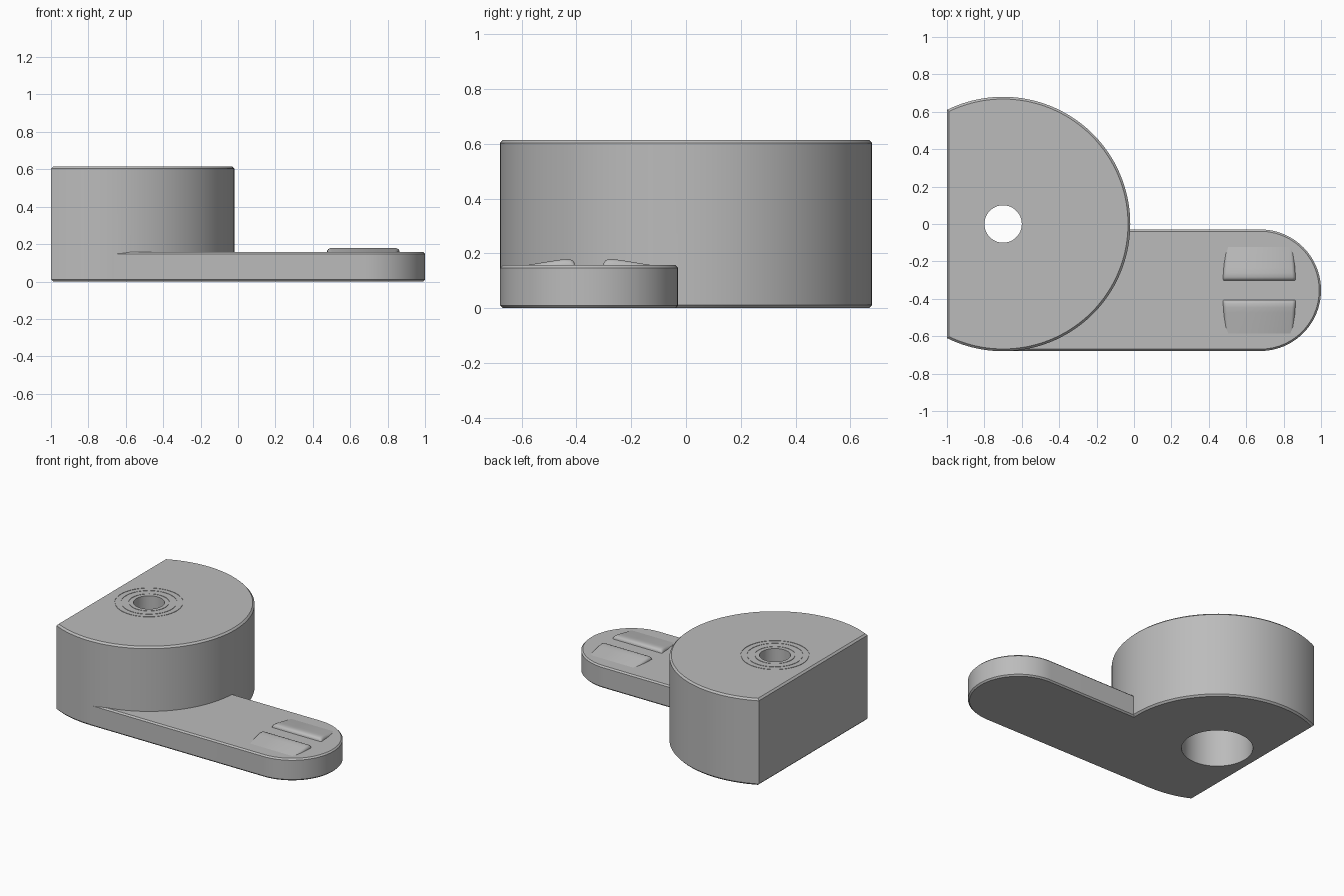
import bpy, bmesh, math
from mathutils import Matrix

if "Cube" in bpy.data.objects:
    bpy.data.objects.remove(bpy.data.objects["Cube"])

grey = bpy.data.materials.new("plain grey")
grey.use_nodes = True
COLOUR = (0.5, 0.5, 0.5, 1)
grey.diffuse_color = COLOUR
grey.node_tree.nodes["Principled BSDF"].inputs["Base Color"].default_value = COLOUR

AXIS_X, RADIUS, HEIGHT = -0.7, 0.68, 0.615
ARM_TOP, ARM_Y, ARM_R = 0.157, -0.354, 0.325


def make_object(name, bm):
    bmesh.ops.recalc_face_normals(bm, faces=bm.faces)
    mesh = bpy.data.meshes.new(name)
    bm.to_mesh(mesh)
    bm.free()
    mesh.materials.append(grey)
    obj = bpy.data.objects.new(name, mesh)
    bpy.context.collection.objects.link(obj)
    return obj


def arc(cx, cy, r, start, end, steps):
    angles = [start + (end - start) * i / steps for i in range(steps + 1)]
    return [(cx + r * math.cos(a), cy + r * math.sin(a)) for a in angles]


def prism(name, outline, height, chamfer):
    """Extrude an outline upward and chamfer its top and bottom rims."""
    bm = bmesh.new()
    base = bm.faces.new([bm.verts.new((x, y, 0)) for x, y in outline])
    top = bmesh.ops.extrude_face_region(bm, geom=[base])["geom"]
    verts = [v for v in top if isinstance(v, bmesh.types.BMVert)]
    bmesh.ops.translate(bm, verts=verts, vec=(0, 0, height))
    rims = [e for e in bm.edges if abs(e.verts[0].co.z - e.verts[1].co.z) < 1e-5]
    bmesh.ops.bevel(bm, geom=rims, offset=chamfer, segments=1, affect='EDGES')
    return make_object(name, bm)


def lathe(name, profile, steps=96):
    """Revolve a closed (radius, z) profile about the hub axis."""
    bm = bmesh.new()
    verts = [bm.verts.new((AXIS_X + r, 0, z)) for r, z in profile]
    edges = [bm.edges.new((verts[i - 1], verts[i])) for i in range(len(verts))
             if profile[i - 1][0] + profile[i][0] > 0]
    bmesh.ops.spin(bm, geom=verts + edges, cent=(AXIS_X, 0, 0), axis=(0, 0, 1),
                   angle=math.tau, steps=steps)
    bmesh.ops.remove_doubles(bm, verts=bm.verts, dist=1e-5)
    return make_object(name, bm)


def combine(target, other, operation):
    mod = target.modifiers.new("combine", 'BOOLEAN')
    mod.object, mod.operation, mod.solver = other, operation, 'EXACT'
    bpy.context.view_layer.objects.active = target
    bpy.ops.object.modifier_apply(modifier=mod.name)
    bpy.data.objects.remove(other)


def smooth(obj, degrees):
    bpy.ops.object.select_all(action='DESELECT')
    obj.select_set(True)
    bpy.context.view_layer.objects.active = obj
    bpy.ops.object.shade_smooth_by_angle(angle=math.radians(degrees))


# Round hub with one flat side
cut = math.acos(-0.3 / RADIUS)
hub = prism("hub_and_arm", arc(AXIS_X, 0, RADIUS, -cut, cut, 96), HEIGHT, 0.012)

# Low arm with a rounded end
outline = arc(1 - ARM_R, ARM_Y, ARM_R, -math.pi / 2, math.pi / 2, 48)
outline += [(AXIS_X, ARM_Y + ARM_R), (AXIS_X, ARM_Y - ARM_R)]
combine(hub, prism("arm", outline, ARM_TOP, 0.01), 'UNION')

# Stepped bore: wide from below, narrow at the top
bore = [(0, -0.1), (0.23, -0.1), (0.23, 0.42), (0.1, 0.42), (0.1, 0.7), (0, 0.7)]
combine(hub, lathe("bore", bore), 'DIFFERENCE')

# Fine rings around the bore
for r in (0.13, 0.18, 0.22):
    lo, hi = HEIGHT - 0.003, HEIGHT + 0.01
    ring = [(r - 0.002, lo), (r + 0.002, lo), (r + 0.002, hi), (r - 0.002, hi)]
    combine(hub, lathe("ring", ring), 'DIFFERENCE')
smooth(hub, 25)

# Two wedge pads, mirrored about the middle of the arm
pad_profile = [(0.053, 0.14), (0.053, 0.165), (0.059, 0.174), (0.07, 0.179),
               (0.092, 0.179), (0.12, 0.175), (0.255, 0.153), (0.255, 0.14)]
for name, side in (("back_pad", 1), ("front_pad", -1)):
    bm = bmesh.new()
    rings = []
    # Narrower sections at each end round the pad's sides
    for u, drop in ((-1, 0.016), (-0.97, 0.006), (-0.91, 0),
                    (0.91, 0), (0.97, 0.006), (1, 0.016)):
        ring = []
        for d, z in pad_profile:
            half = 0.195 - 0.07 * (d - 0.053)
            ring.append(bm.verts.new((0.67 + u * half, ARM_Y + side * d,
                                      z - drop if z > 0.15 else z)))
        rings.append(ring)
    for a, b in zip(rings, rings[1:]):
        for i in range(len(a)):
            bm.faces.new((a[i - 1], a[i], b[i], b[i - 1]))
    bm.faces.new(rings[0])
    bm.faces.new(rings[-1])
    smooth(make_object(name, bm), 40)
